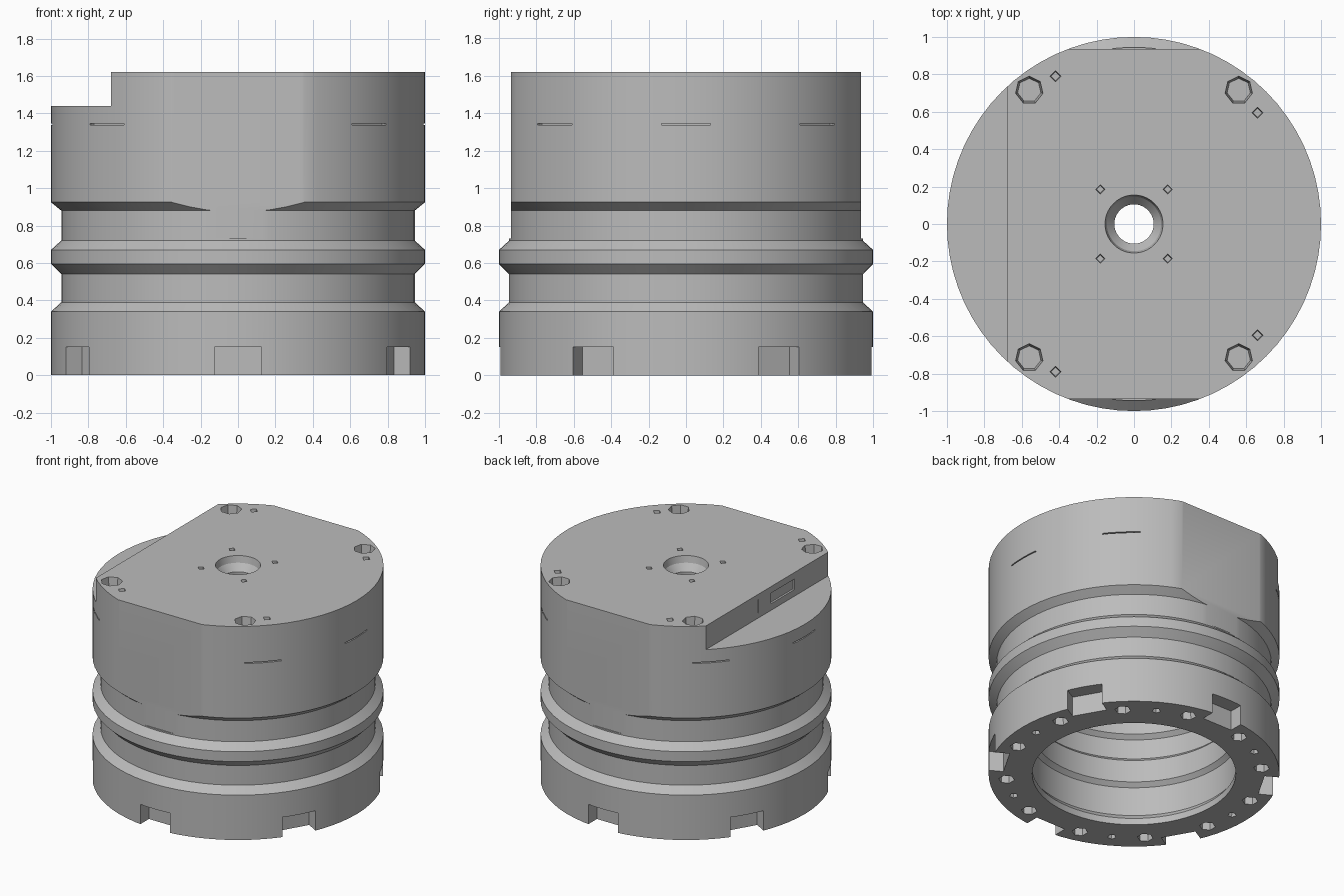
import bpy, bmesh, math
from mathutils import Matrix

cube = bpy.data.objects.get("Cube")
if cube:
    bpy.data.objects.remove(cube, do_unlink=True)

TOP = 1.62
metal = bpy.data.materials.new("grey metal")
metal.use_nodes = True
grey = (0.5, 0.5, 0.5, 1)
metal.diffuse_color = grey
metal.node_tree.nodes["Principled BSDF"].inputs["Base Color"].default_value = grey


def make_object(name, bm):
    bmesh.ops.recalc_face_normals(bm, faces=bm.faces)
    mesh = bpy.data.meshes.new(name)
    bm.to_mesh(mesh)
    bm.free()
    mesh.materials.append(metal)
    obj = bpy.data.objects.new(name, mesh)
    bpy.context.collection.objects.link(obj)
    return obj


def lathe(name, profile, steps=72):
    bm = bmesh.new()
    rings = []
    for i in range(steps):
        a = math.tau * i / steps
        rings.append([bm.verts.new((r * math.cos(a), r * math.sin(a), z)) for r, z in profile])
    n = len(profile)
    for i in range(steps):
        a, b = rings[i], rings[(i + 1) % steps]
        for k in range(n):
            m = (k + 1) % n
            bm.faces.new((a[k], b[k], b[m], a[m]))
    return make_object(name, bm)


def add_box(bm, x, y, z, angle=0):
    """Box from (min, max) pairs, turned about the z axis."""
    centre = [sum(p) / 2 for p in (x, y, z)]
    size = [p[1] - p[0] for p in (x, y, z)]
    mat = Matrix.Rotation(angle, 4, 'Z') @ Matrix.Translation(centre) @ Matrix.Diagonal((*size, 1))
    bmesh.ops.create_cube(bm, size=1, matrix=mat)


def add_pit(bm, x, y, z, r, depth, sides, taper=0.6):
    """Tapered blind hole; the wide mouth is centred on the surface at z."""
    down = z > 1
    inner, outer = r * taper, r * (2 - taper)
    bmesh.ops.create_cone(bm, cap_ends=True, segments=sides,
                          radius1=inner if down else outer,
                          radius2=outer if down else inner,
                          depth=2 * depth, matrix=Matrix.Translation((x, y, z)))


def cut(obj, bm):
    cutter = make_object("cutter", bm)
    cutter.hide_render = True
    mod = obj.modifiers.new("cut", 'BOOLEAN')
    mod.operation = 'DIFFERENCE'
    mod.solver = 'EXACT'
    mod.object = cutter
    bpy.ops.object.select_all(action='DESELECT')
    bpy.context.view_layer.objects.active = obj
    obj.select_set(True)
    bpy.ops.object.modifier_apply(modifier=mod.name)
    bpy.data.objects.remove(cutter, do_unlink=True)


# Turned body: grooved outside, countersunk bore, hollow ribbed inside
outside = [(1, 0), (1, .34), (.945, .39), (.945, .54), (1, .595), (1, .67),
           (.945, .72), (.945, .88), (1, .925), (1, TOP)]
bore = [(.155, TOP), (.145, 1.57), (.105, 1.52), (.105, 1.25)]
inside = [(.7, 1.25), (.7, .72), (.73, .69), (.73, .54), (.7, .51),
          (.7, .34), (.73, .31), (.73, .09), (.7, .05), (.7, 0)]
body = lathe("housing_body", outside + bore + inside)

# Front and back flats, and the step on one side
shape = bmesh.new()
for side in (0, math.pi):
    add_box(shape, (-1, 1), (.935, 1.2), (.73, 2), side)
cut(body, shape)
shape = bmesh.new()
add_box(shape, (-1.2, -.68), (-1.2, 1.2), (1.44, 2))
cut(body, shape)

# Six notches round the bottom edge
details = bmesh.new()
for k in range(6):
    add_box(details, (.89, 1.2), (-.125, .125), (-.2, .15), math.radians(30 + 60 * k))

# Bolt holes and pin holes in the bottom rim
for k in range(12):
    a = math.radians(15 + 30 * k)
    add_pit(details, .88 * math.cos(a), .88 * math.sin(a), 0, .055, .1, 6, .9)
    if k % 2:
        a += math.radians(15)
        add_pit(details, .88 * math.cos(a), .88 * math.sin(a), 0, .03, .05, 5, .9)

# Bolt holes and pin holes in the top face
for s in (-1, 1):
    for x in (-.56, .56):
        add_pit(details, x, s * .715, TOP, .075, .1, 7, .85)
    add_pit(details, -.42, s * .79, TOP, .03, .05, 4, .8)
    add_pit(details, .66, s * .595, TOP, .03, .05, 4, .8)
    for x in (-.18, .18):
        add_pit(details, x, s * .185, TOP, .025, .05, 4, .8)

# Thin slits round the upper wall
for angle in (0, 45, 135, 180, 225, 315):
    add_box(details, (.96, 1.1), (-.13, .13), (1.338, 1.346), math.radians(angle))

# Shallow recess in the step wall
add_box(details, (-.75, -.665), (-.33, -.05), (1.49, 1.57))
add_box(details, (-.75, -.67), (.1, .11), (1.48, 1.58))
cut(body, details)

bpy.ops.object.shade_smooth_by_angle(angle=math.radians(25))
